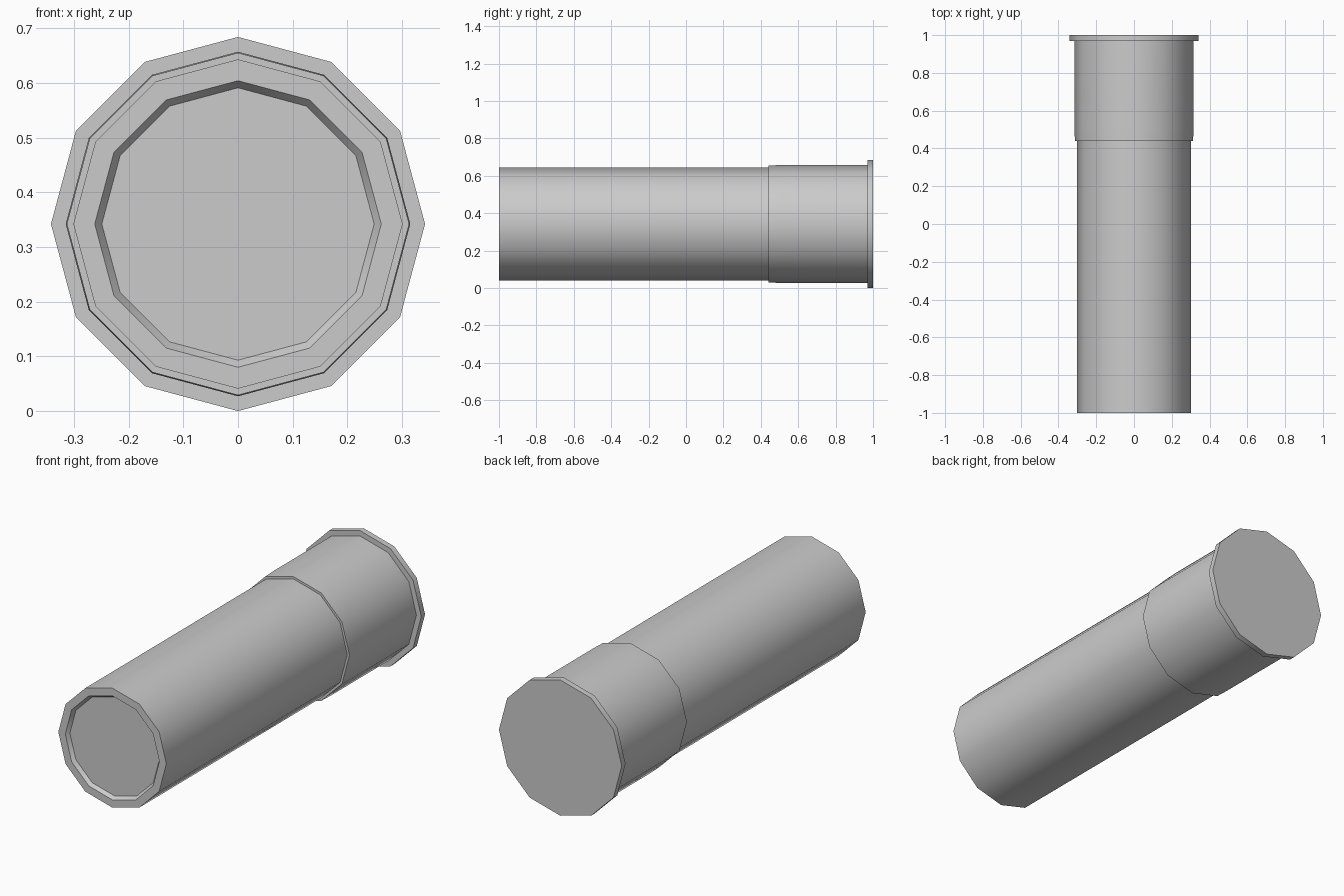
import bpy, bmesh
from math import cos, sin, pi, radians

if "Cube" in bpy.data.objects:
    bpy.data.objects.remove(bpy.data.objects["Cube"])

SIDES = 12
CENTRE_Z = 0.342


def lathe(name, profile, cap_first=False, cap_last=False):
    """Turn (y, radius) points around the long axis into a 12-sided part."""
    bm = bmesh.new()
    rings = [[bm.verts.new((r * cos(2 * pi * i / SIDES), y,
                            CENTRE_Z + r * sin(2 * pi * i / SIDES)))
              for i in range(SIDES)] for y, r in profile]
    for a, b in zip(rings, rings[1:]):
        for i in range(SIDES):
            j = (i + 1) % SIDES
            bm.faces.new((a[j], a[i], b[i], b[j]))
    if cap_first:
        bm.faces.new(rings[0])
    if cap_last:
        bm.faces.new(rings[-1][::-1])
    bm.normal_update()
    mesh = bpy.data.meshes.new(name)
    bm.to_mesh(mesh)
    bm.free()
    obj = bpy.data.objects.new(name, mesh)
    bpy.context.collection.objects.link(obj)
    bpy.ops.object.select_all(action='DESELECT')
    obj.select_set(True)
    bpy.context.view_layer.objects.active = obj
    bpy.ops.object.shade_smooth_by_angle(angle=radians(35))
    return obj


# Long tube with a shallow, slightly tapered recess in its front end
lathe("tube_body", [(-0.982, 0.249), (-1.0, 0.262), (-1.0, 0.301), (0.44, 0.301)],
      cap_first=True)

# Wider sleeve at the back, ending in a flat rim
lathe("base_sleeve", [(0.44, 0.301), (0.44, 0.313), (0.51, 0.315), (0.97, 0.315),
                      (0.97, 0.342), (1.0, 0.342)], cap_last=True)
